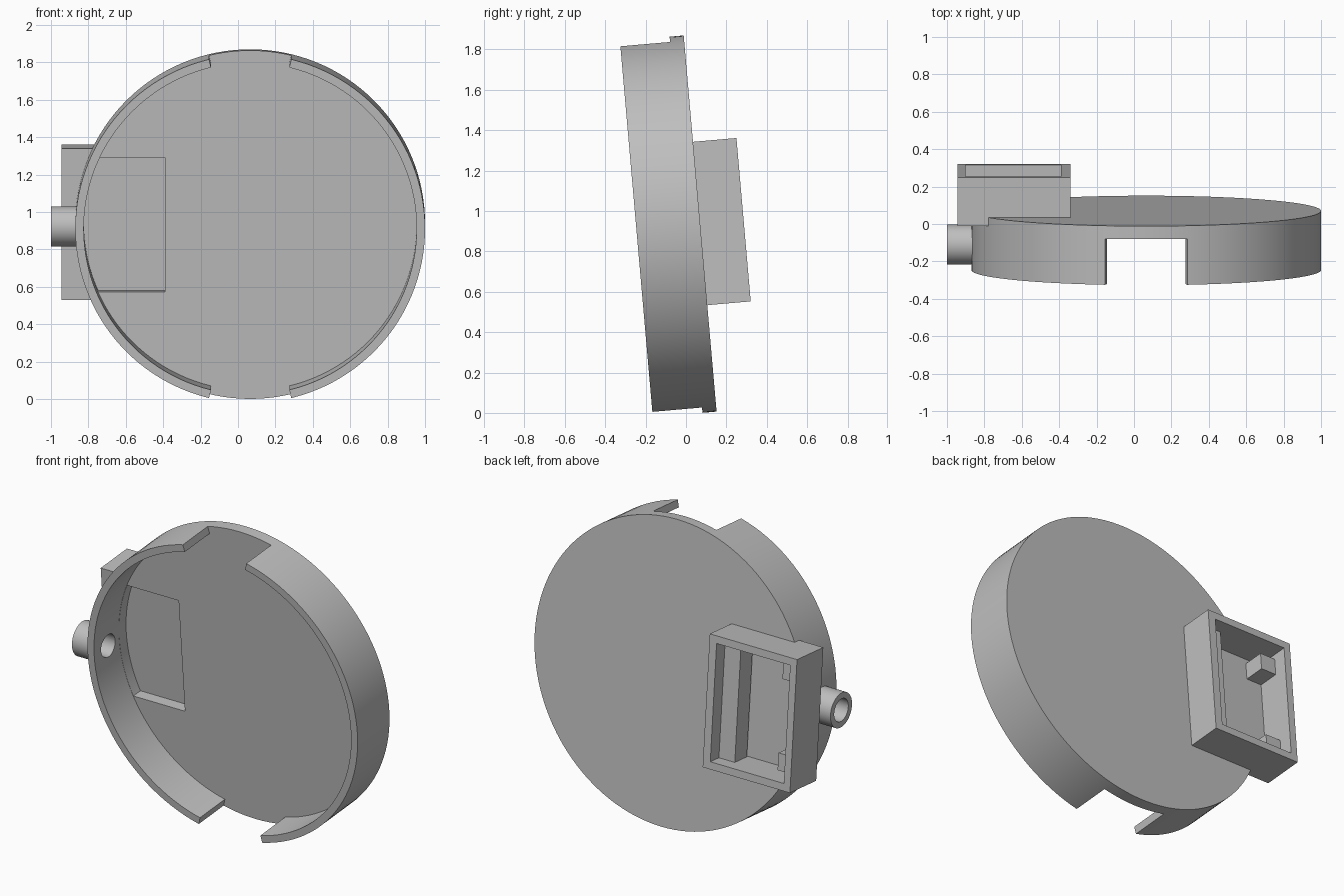
import bpy, bmesh, math
from mathutils import Matrix, Vector

if "Cube" in bpy.data.objects:
    bpy.data.objects.remove(bpy.data.objects["Cube"], do_unlink=True)

grey = bpy.data.materials.new("plain_grey")
grey.use_nodes = True
colour = (0.52, 0.52, 0.52, 1)
grey.diffuse_color = colour
grey.node_tree.nodes["Principled BSDF"].inputs["Base Color"].default_value = colour

CX, R, RIN = 0.065, 0.935, 0.89      # dish centre, outer and inner radius
FRONT, FLOOR = -0.317, -0.07         # rim front and plate front
parts = []


def finish(name, bm):
    bmesh.ops.recalc_face_normals(bm, faces=bm.faces)
    mesh = bpy.data.meshes.new(name)
    bm.to_mesh(mesh)
    bm.free()
    mesh.materials.append(grey)
    ob = bpy.data.objects.new(name, mesh)
    bpy.context.scene.collection.objects.link(ob)
    return ob


def box(name, x, y, z):
    bm = bmesh.new()
    bmesh.ops.create_cube(bm, size=1)
    for v in bm.verts:
        v.co = Vector(r[0] + (c + 0.5) * (r[1] - r[0]) for c, r in zip(v.co, (x, y, z)))
    return finish(name, bm)


def cylinder(name, radius, start, end, segments=128):
    bm = bmesh.new()
    a, b = Vector(start), Vector(end)
    turn = (b - a).to_track_quat('Z', 'Y').to_matrix().to_4x4()
    bmesh.ops.create_cone(bm, cap_ends=True, segments=segments, radius1=radius,
                          radius2=radius, depth=(b - a).length,
                          matrix=Matrix.Translation((a + b) / 2) @ turn)
    return finish(name, bm)


def disc(name, radius, y0, y1):
    return cylinder(name, radius, (CX, y0, 0), (CX, y1, 0))


def wedge(name, side):
    # radial-sided block that opens a gap in the rim
    bm = bmesh.new()
    t = math.tan(math.radians(13.6))
    pts = [(-t * 0.8, 0.8), (t * 0.8, 0.8), (t, 1), (-t, 1)]
    face = bm.faces.new([bm.verts.new((CX + x, FLOOR, z * side)) for x, z in pts])
    ext = bmesh.ops.extrude_face_region(bm, geom=[face])
    moved = [g for g in ext["geom"] if isinstance(g, bmesh.types.BMVert)]
    bmesh.ops.translate(bm, verts=moved, vec=(0, -0.4, 0))
    return finish(name, bm)


def boolean(ob, cutter, operation="DIFFERENCE"):
    mod = ob.modifiers.new("cut", "BOOLEAN")
    mod.operation, mod.object, mod.solver = operation, cutter, "EXACT"
    deps = bpy.context.evaluated_depsgraph_get()
    result = bpy.data.meshes.new_from_object(ob.evaluated_get(deps))
    ob.modifiers.clear()
    ob.data = result
    bpy.data.objects.remove(cutter, do_unlink=True)
    return ob


def bore():
    return cylinder("bore", 0.07, (-1.1, -0.18, 0), (-0.7, -0.18, 0), 48)


# Shallow dish with two rim gaps, a window and a side bore
dish = disc("dish", R, FRONT, 0)
boolean(dish, disc("hollow", RIN, -0.5, FLOOR))
for side in (1, -1):
    boolean(dish, wedge("gap", side))
window = box("window", (-0.9, -0.39), (-0.2, 0.2), (-0.36, 0.36))
boolean(window, disc("window_limit", RIN - 0.001, -0.12, 0.1), "INTERSECT")
boolean(dish, window)
boolean(dish, bore())
parts.append(dish)

# Rectangular housing on the back, with a floor where it overhangs the dish
housing = box("housing", (-0.945, -0.34), (-0.045, 0.216), (-0.406, 0.406))
boolean(housing, disc("dish_clearance", R, -0.3, 0))
boolean(housing, box("cavity", (-0.9, -0.39), (0, 0.4), (-0.36, 0.36)))
parts.append(housing)

# Ledge and two corner pegs inside the housing
parts.append(box("inner_ledge", (-0.5, -0.385), (0.01, 0.13), (-0.362, 0.362)))
for name, side in (("upper_peg", 1), ("lower_peg", -1)):
    z = sorted((side * 0.225, side * 0.33))
    parts.append(box(name, (-0.905, -0.795), (-0.002, 0.13), z))

# Hollow side tube
tube = cylinder("side_tube", 0.107, (-1, -0.18, 0), (-0.85, -0.18, 0), 64)
parts.append(boolean(tube, bore()))

# Lean everything back and shade curved walls smooth
lean = Matrix.Translation((0, 0.07, 0.938)) @ Matrix.Rotation(math.radians(5), 4, 'X')
bpy.ops.object.select_all(action='DESELECT')
for ob in parts:
    ob.data.transform(lean)
    ob.select_set(True)
bpy.context.view_layer.objects.active = dish
bpy.ops.object.shade_smooth_by_angle(angle=math.radians(30))
